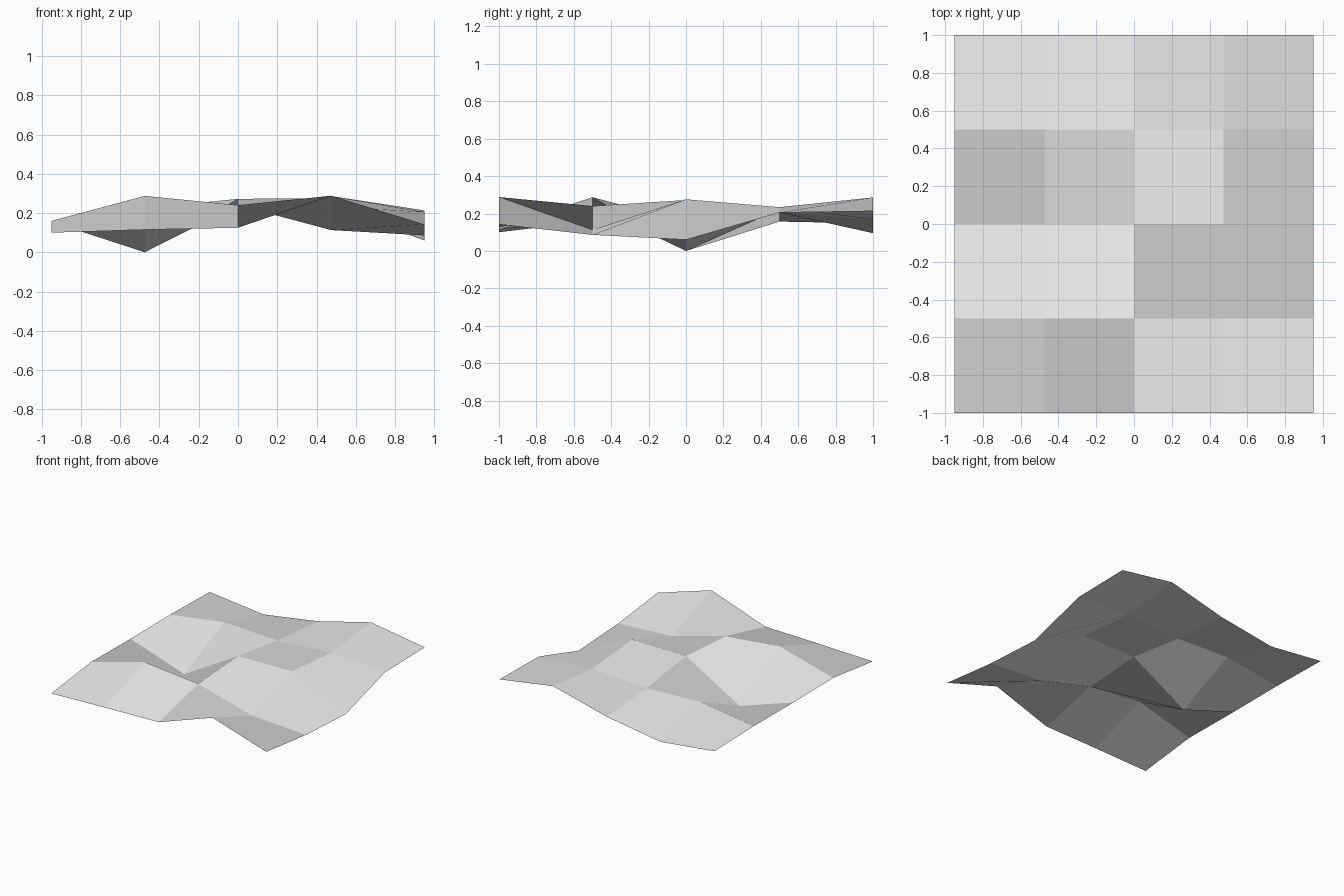
import bpy

cube = bpy.data.objects.get("Cube")
if cube:
    bpy.data.objects.remove(cube, do_unlink=True)

# Heights of the terrain points, one row per y step from front to back
HEIGHTS = [
    [0.10, 0.115, 0.125, 0.288, 0.142],
    [0.16, 0.287, 0.240, 0.113, 0.086],
    [0.155, 0.0, 0.272, 0.276, 0.06],
    [0.157, 0.224, 0.206, 0.234, 0.205],
    [0.147, 0.095, 0.168, 0.286, 0.213],
]
N = 5
STEP_X, STEP_Y = 0.475, 0.5

# Matte light grey
grey = bpy.data.materials.new("light_grey")
grey.use_nodes = True
colour = (0.8, 0.8, 0.8, 1.0)
grey.diffuse_color = colour
grey.node_tree.nodes["Principled BSDF"].inputs["Base Color"].default_value = colour

# Grid of points, centred on the origin
verts = [((i - 2) * STEP_X, (j - 2) * STEP_Y, HEIGHTS[j][i])
         for j in range(N) for i in range(N)]

# Quads start at their front +x corner so each one folds along that diagonal
faces = []
for j in range(N - 1):
    for i in range(N - 1):
        a = j * N + i
        faces.append((a + 1, a + 1 + N, a + N, a))

# Flat-shaded terrain sheet
mesh = bpy.data.meshes.new("terrain_sheet")
mesh.from_pydata(verts, [], faces)
mesh.materials.append(grey)
mesh.update()
terrain = bpy.data.objects.new("terrain_sheet", mesh)
bpy.context.collection.objects.link(terrain)
